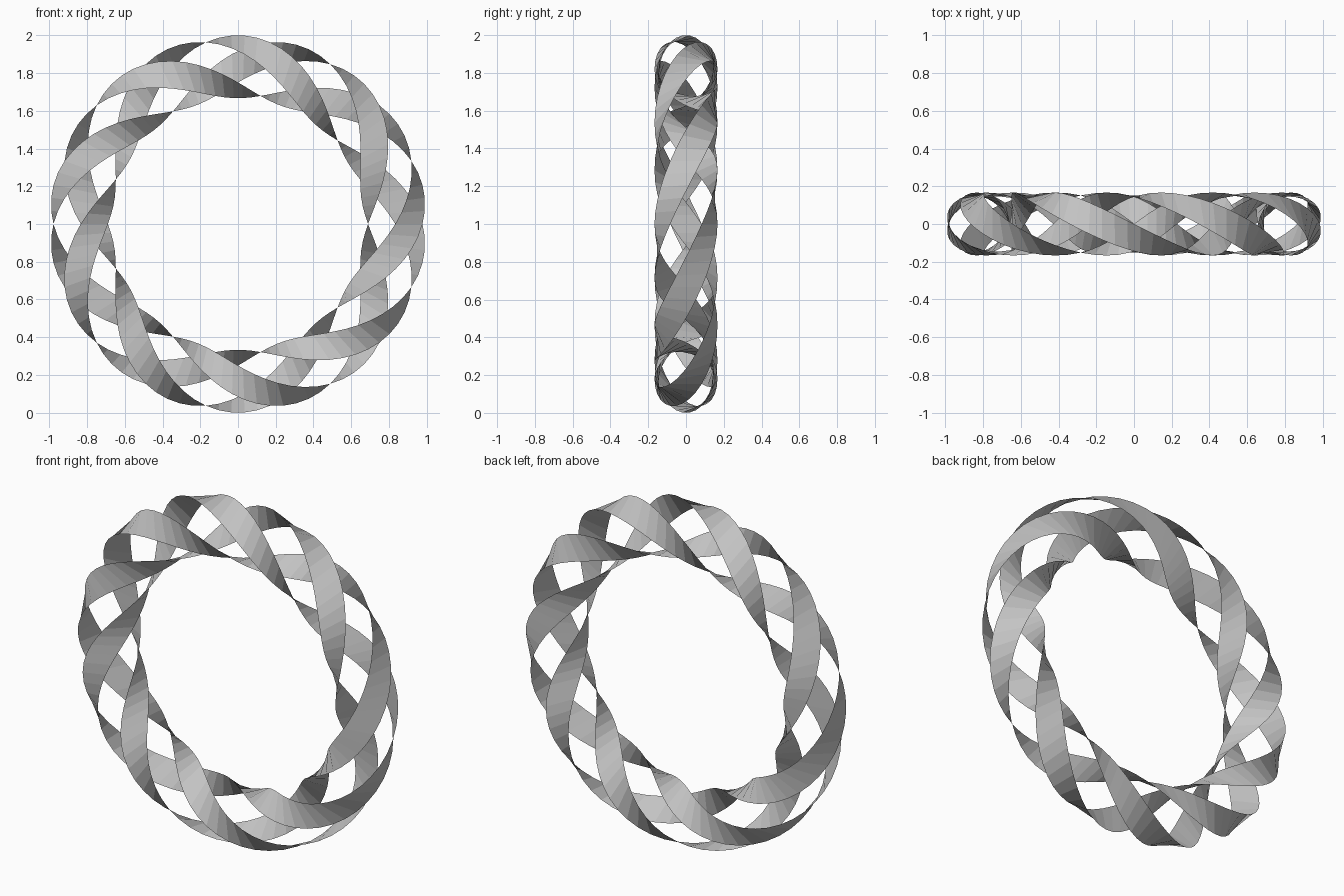
import bpy
import bmesh
from math import sin, cos, radians, tau

cube = bpy.data.objects.get("Cube")
if cube:
    bpy.data.objects.remove(cube, do_unlink=True)

RING = 5 / 6          # radius of the ring's centre line
TUBE = 1 / 6          # radius at which the ribbon edges run
TWISTS = 3            # full twists of each ribbon per lap
STRIPS = 3
STEPS = 90
HALF = radians(30)    # half the angle a ribbon spans around the tube

grey = bpy.data.materials.new("plain_grey")
grey.use_nodes = True
colour = (0.55, 0.55, 0.55, 1)
grey.diffuse_color = colour
grey.node_tree.nodes["Principled BSDF"].inputs["Base Color"].default_value = colour


def ring_point(turn, roll):
    """Point on the upright ring: turn goes round the ring, roll round the tube."""
    reach = RING + TUBE * cos(roll)
    return (reach * cos(turn), -TUBE * sin(roll), 1 + reach * sin(turn))


def twisted_ribbon(name, phase):
    """Closed flat ribbon winding around the ring's centre line."""
    bm = bmesh.new()
    rungs = []
    for i in range(STEPS):
        turn = tau * i / STEPS
        roll = tau / 2 + phase - TWISTS * turn
        rungs.append([bm.verts.new(ring_point(turn, roll + s * HALF)) for s in (-1, 1)])
    for i, (a, b) in enumerate(rungs):
        c, d = rungs[(i + 1) % STEPS]
        bm.faces.new((a, b, d, c))
    # Turn the faces away from the centre line
    bm.normal_update()
    for face in bm.faces:
        mid = face.calc_center_median()
        out = mid.copy()
        out.z -= 1
        spine = out.copy()
        spine.y = 0
        spine = spine.normalized() * RING
        if face.normal.dot(out - spine) < 0:
            face.normal_flip()
    mesh = bpy.data.meshes.new(name)
    bm.to_mesh(mesh)
    bm.free()
    mesh.materials.append(grey)
    obj = bpy.data.objects.new(name, mesh)
    bpy.context.collection.objects.link(obj)


# Three interwoven ribbons, evenly spaced around the tube
for k in range(STRIPS):
    twisted_ribbon(f"twisted_ribbon_{k + 1}", tau * k / STRIPS)
